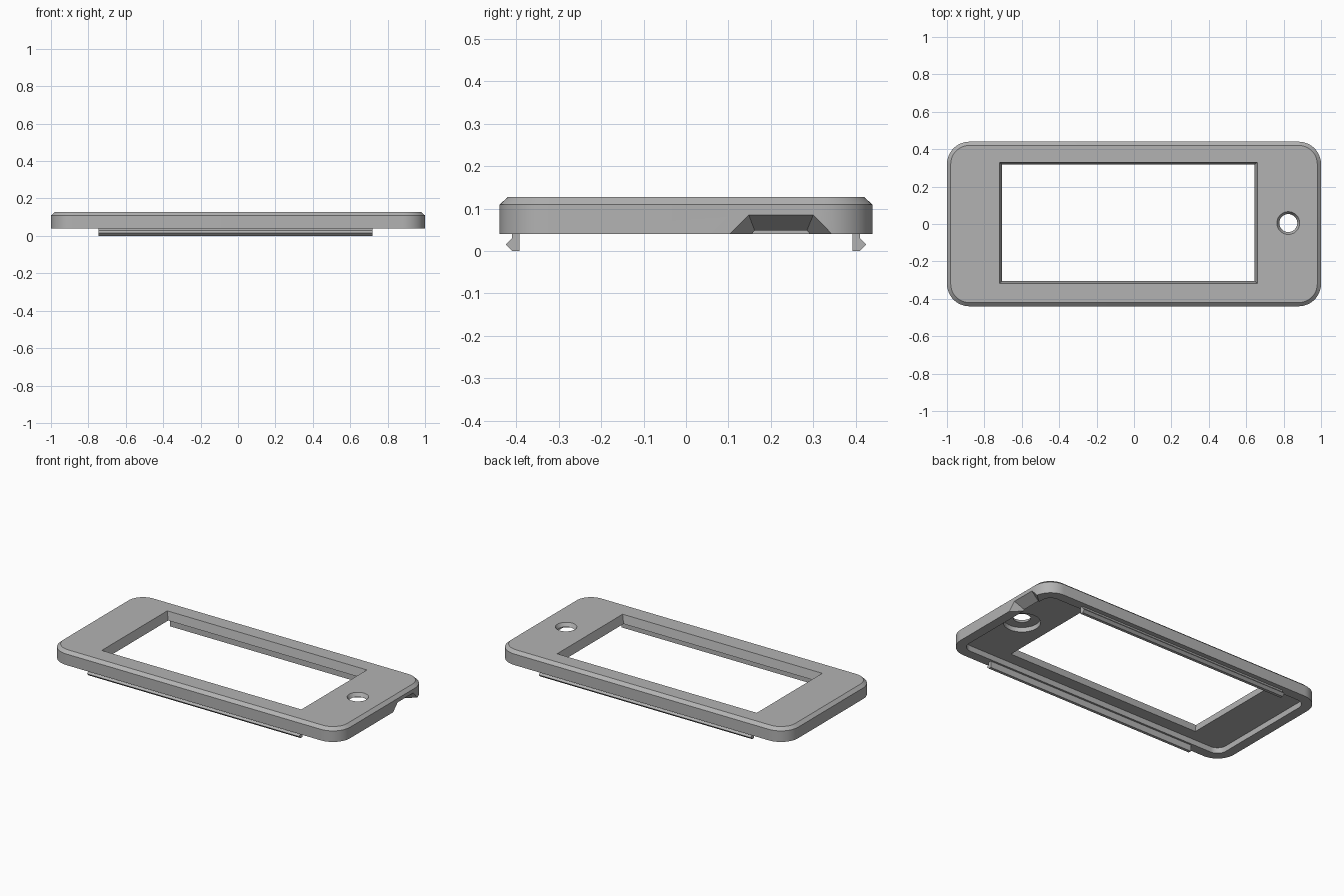
import bpy, bmesh, math
from mathutils import Vector

cube = bpy.data.objects.get("Cube")
if cube:
    bpy.data.objects.remove(cube)

GREY = (0.45, 0.45, 0.45, 1)
mat = bpy.data.materials.new("plain grey")
mat.use_nodes = True
mat.diffuse_color = GREY
mat.node_tree.nodes["Principled BSDF"].inputs["Base Color"].default_value = GREY


def rounded(x, y, r, z, steps=12):
    """Ring of a rounded rectangle with half sizes x, y."""
    ring = []
    for q, (sx, sy) in enumerate([(1, 1), (-1, 1), (-1, -1), (1, -1)]):
        for i in range(steps + 1):
            a = math.pi / 2 * (q + i / steps)
            ring.append((sx * (x - r) + r * math.cos(a), sy * (y - r) + r * math.sin(a), z))
    return ring


def rect(x0, x1, y0, y1, z):
    return [(x0, y0, z), (x1, y0, z), (x1, y1, z), (x0, y1, z)]


def circle(r, z, n=48):
    return [(0.825 + r * math.cos(math.tau * i / n), 0.005 + r * math.sin(math.tau * i / n), z)
            for i in range(n)]


def loft(name, rings):
    """Closed solid through rings of equal length."""
    bm = bmesh.new()
    rows = [[bm.verts.new(p) for p in ring] for ring in rings]
    n = len(rows[0])
    for a, b in zip(rows, rows[1:]):
        for i in range(n):
            j = (i + 1) % n
            bm.faces.new((a[i], a[j], b[j], b[i]))
    bm.faces.new(rows[0][::-1])
    bm.faces.new(rows[-1])
    bmesh.ops.recalc_face_normals(bm, faces=bm.faces)
    mesh = bpy.data.meshes.new(name)
    bm.to_mesh(mesh)
    bm.free()
    mesh.materials.append(mat)
    obj = bpy.data.objects.new(name, mesh)
    bpy.context.collection.objects.link(obj)
    return obj


def cut(target, rings):
    cutter = loft("cutter", rings)
    mod = target.modifiers.new("cut", 'BOOLEAN')
    mod.operation, mod.solver, mod.object = 'DIFFERENCE', 'EXACT', cutter
    bpy.context.view_layer.objects.active = target
    bpy.ops.object.modifier_apply(modifier=mod.name)
    bpy.data.objects.remove(cutter)


BOTTOM, TOP, CEILING = 0.04, 0.127, 0.075

# Bezel body with chamfered top edge
bezel = loft("bezel", [rounded(1, 0.44, 0.12, BOTTOM), rounded(1, 0.44, 0.12, 0.109),
                       rounded(0.98, 0.42, 0.10, TOP)])
# Shallow cavity underneath
cut(bezel, [rounded(0.94, 0.38, 0.06, 0.0), rounded(0.94, 0.38, 0.06, CEILING)])
# Sloped display window
cut(bezel, [rect(-0.705, 0.645, -0.305, 0.318, 0.06), rect(-0.705, 0.645, -0.305, 0.318, CEILING),
            rect(-0.72, 0.66, -0.317, 0.33, TOP), rect(-0.72, 0.66, -0.317, 0.33, 0.15)])
# Tapered button hole and its counterbore
cut(bezel, [circle(0.048, 0.05), circle(0.048, 0.104), circle(0.061, TOP), circle(0.061, 0.15)])
cut(bezel, [circle(0.105, 0.05), circle(0.105, 0.104)])


# Funnel-shaped cable notch in the end wall
def notch(x, y0, y1, slope, top):
    return [(x, y0 - slope, BOTTOM), (x, y0, top), (x, y1, top), (x, y1 + slope, BOTTOM),
            (x, y1 + slope, 0.0), (x, y0 - slope, 0.0)]


cut(bezel, [notch(1.02, 0.148, 0.30, 0.045, 0.085), notch(1.0, 0.148, 0.30, 0.045, 0.085),
            notch(0.94, 0.162, 0.285, 0.007, 0.048), notch(0.92, 0.162, 0.285, 0.007, 0.048)])

# Snap strips with barbs along both long sides
for side, name in ((-1, "front_clip"), (1, "back_clip")):
    profile = [(0.392, 0), (0.41, 0), (0.425, 0.015), (0.41, 0.03), (0.41, 0.045), (0.392, 0.045)]
    loft(name, [[(x, side * y, z) for y, z in profile] for x in (-0.745, 0.72)])

# Smooth corners, crisp edges
for obj in bpy.context.collection.objects:
    obj.select_set(obj.name == "bezel")
bpy.context.view_layer.objects.active = bezel
bpy.ops.object.shade_smooth_by_angle(angle=math.radians(25))
